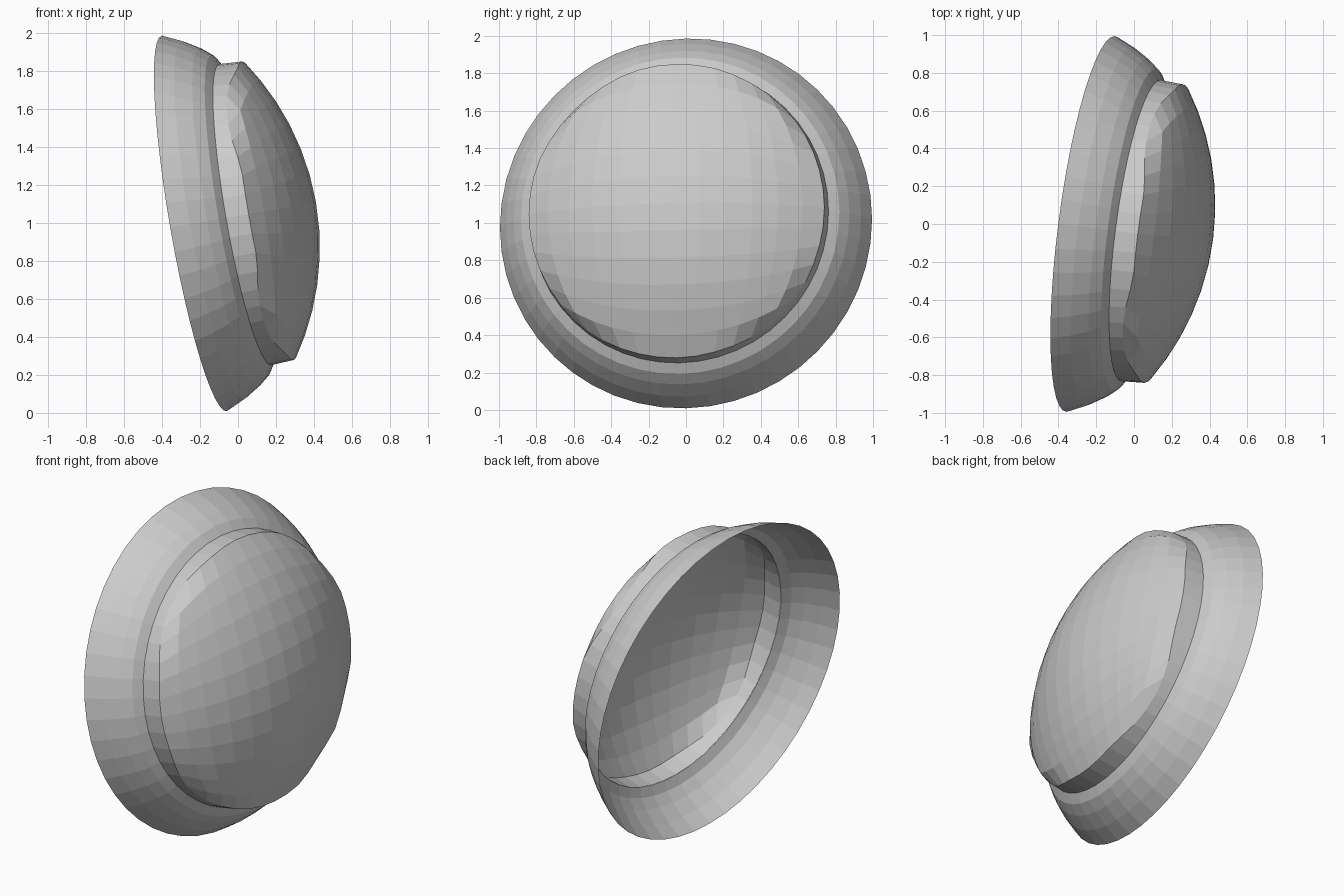
import bpy, bmesh, math
from mathutils import Vector, Matrix

cube = bpy.data.objects.get("Cube")
if cube:
    bpy.data.objects.remove(cube, do_unlink=True)

SEGMENTS = 48
LENS_R, EDGE_T = 0.797, 0.395
SPHERE_R = 1.4

# Tilted frame: local z is the lamp axis, local x runs along world y
axis = Vector((0.977, -0.128, 0.169)).normalized()
side = (Vector((0, 1, 0)) - axis * axis.y).normalized()
up = axis.cross(side)
FRAME = Matrix.Translation((-0.23, 0, 0.997)) @ Matrix((side, up, axis)).transposed().to_4x4()

grey = bpy.data.materials.new("plain grey")
grey.use_nodes = True
grey.diffuse_color = (0.6, 0.6, 0.6, 1)
grey.node_tree.nodes["Principled BSDF"].inputs["Base Color"].default_value = (0.6, 0.6, 0.6, 1)


def finish(name, bm):
    mesh = bpy.data.meshes.new(name)
    bm.transform(FRAME)
    bm.to_mesh(mesh)
    bm.free()
    mesh.materials.append(grey)
    obj = bpy.data.objects.new(name, mesh)
    bpy.context.collection.objects.link(obj)
    return obj


def corner_dip(angle):
    """Drop of the lens edge near the four diagonals."""
    off = abs((angle % (math.pi / 2)) - math.pi / 4) / math.radians(26)
    return 0.05 * max(0, 1 - off * off)


def edge_ring(bm, radius, height, dip=False):
    ring = []
    for i in range(SEGMENTS):
        a = math.tau * i / SEGMENTS
        z = height - (corner_dip(a) if dip else 0)
        ring.append(bm.verts.new((radius * math.cos(a), radius * math.sin(a), z)))
    return ring


def bridge(bm, low, high):
    for i in range(len(low)):
        j = (i + 1) % len(low)
        bm.faces.new((low[i], low[j], high[j], high[i]))


# Flared bezel: open shell from the wide back rim to the lens seat
bm = bmesh.new()
profile = [(1.003, 0), (0.957, 0.1), (0.905, 0.185), (0.858, 0.242), (0.803, 0.275)]
rings = [edge_ring(bm, r, t) for r, t in profile]
for low, high in zip(rings, rings[1:]):
    bridge(bm, low, high)
finish("bezel", bm)

# Lens: short side wall and a domed grid pressed into a circle
bm = bmesh.new()
bridge(bm, edge_ring(bm, 0.804, 0.273), edge_ring(bm, LENS_R, EDGE_T, True))
n = SEGMENTS // 4
base = EDGE_T - math.sqrt(SPHERE_R ** 2 - LENS_R ** 2)
grid = []
for i in range(n + 1):
    row = []
    for j in range(n + 1):
        u, v = (math.sqrt(2) * math.sin(math.pi / 2 * (k / n - 0.5)) for k in (i, j))
        x = LENS_R * u * math.sqrt(1 - v * v / 2)
        y = LENS_R * v * math.sqrt(1 - u * u / 2)
        z = base + math.sqrt(SPHERE_R ** 2 - x * x - y * y)
        if i in (0, n) or j in (0, n):
            z -= corner_dip(math.atan2(y, x))
        row.append(bm.verts.new((x, y, z)))
    grid.append(row)
for i in range(n):
    for j in range(n):
        bm.faces.new((grid[i][j], grid[i + 1][j], grid[i + 1][j + 1], grid[i][j + 1]))
bmesh.ops.remove_doubles(bm, verts=bm.verts, dist=0.0005)
finish("lens", bm)
